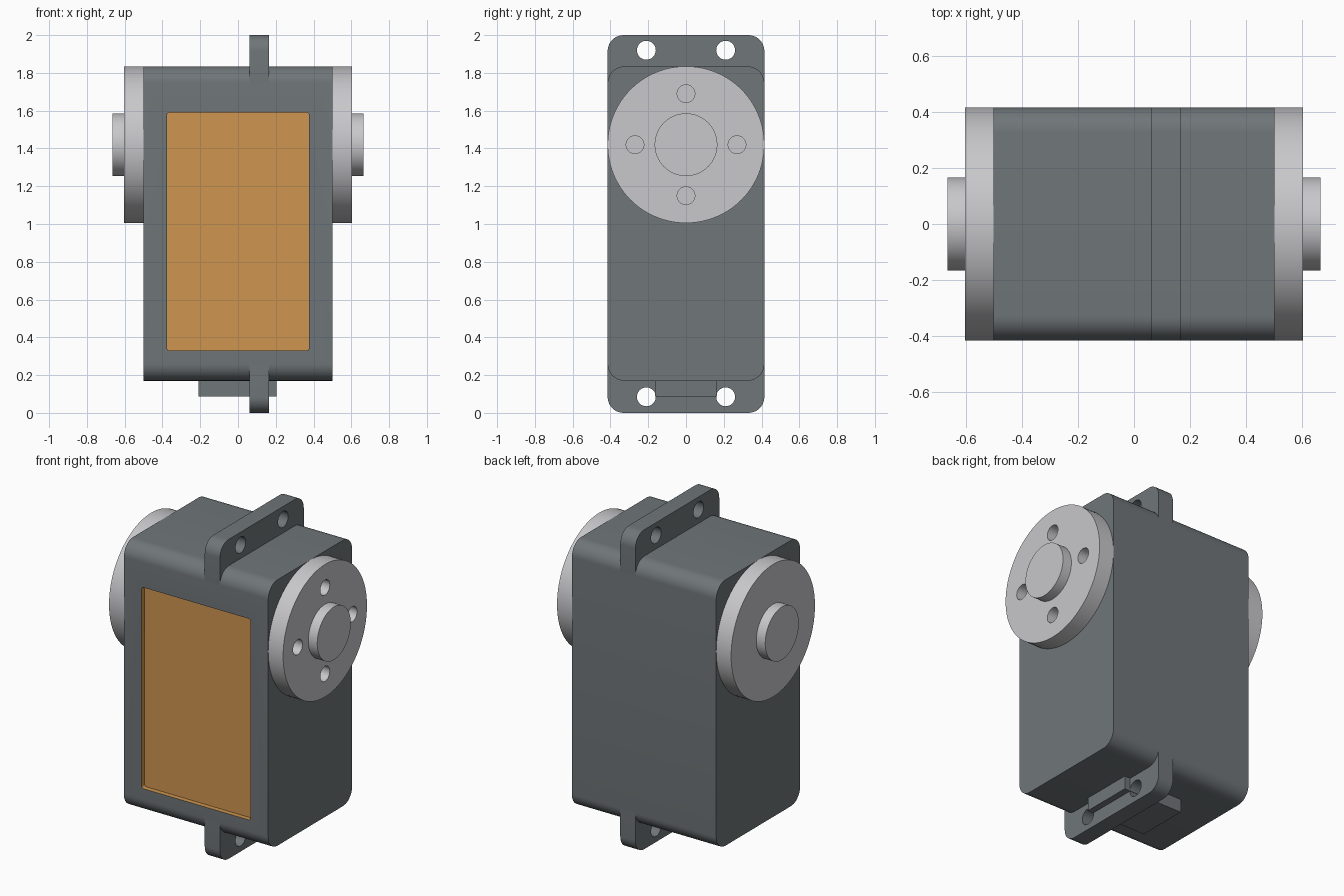
import bpy
import bmesh
from math import cos, sin, pi, radians
from mathutils import Matrix

if "Cube" in bpy.data.objects:
    bpy.data.objects.remove(bpy.data.objects["Cube"], do_unlink=True)


def material(name, rgb):
    mat = bpy.data.materials.new(name)
    mat.use_nodes = True
    color = (*rgb, 1)
    mat.diffuse_color = color
    mat.node_tree.nodes["Principled BSDF"].inputs["Base Color"].default_value = color
    return mat


SLATE = material("slate grey plastic", (0.16, 0.18, 0.19))
SILVER = material("silver metal", (0.58, 0.58, 0.60))
ORANGE = material("orange label", (0.62, 0.30, 0.08))


def finish(name, bm, mat):
    bmesh.ops.recalc_face_normals(bm, faces=bm.faces)
    mesh = bpy.data.meshes.new(name)
    bm.to_mesh(mesh)
    bm.free()
    mesh.materials.append(mat)
    obj = bpy.data.objects.new(name, mesh)
    bpy.context.collection.objects.link(obj)
    return obj


def rounded_outline(half, low, high, r_low, r_high, steps=10):
    """Rounded rectangle as (u, v) points, with separate low and high corner radii."""
    corners = [(half, high, r_high, 0), (-half, high, r_high, 1),
               (-half, low, r_low, 2), (half, low, r_low, 3)]
    points = []
    for u, v, r, quarter in corners:
        su = 1 if u > 0 else -1
        sv = 1 if v == high else -1
        for i in range(steps + 1 if r else 1):
            a = (quarter + i / steps) * pi / 2
            points.append((u - su * r + r * cos(a), v - sv * r + r * sin(a)) if r else (u, v))
    return points


def extrude(name, outline, axis, start, end, mat):
    """Extrude an outline along x (outline in y, z) or y (outline in x, z)."""
    bm = bmesh.new()
    place = (lambda u, v: (start, u, v)) if axis == "x" else (lambda u, v: (u, start, v))
    face = bm.faces.new([bm.verts.new(place(u, v)) for u, v in outline])
    grown = bmesh.ops.extrude_face_region(bm, geom=[face])["geom"]
    d = end - start
    bmesh.ops.translate(bm, vec=(d, 0, 0) if axis == "x" else (0, d, 0),
                        verts=[g for g in grown if isinstance(g, bmesh.types.BMVert)])
    return finish(name, bm, mat)


def cylinder(name, x0, x1, y, z, radius, mat, sides=96):
    bm = bmesh.new()
    move = Matrix.Translation(((x0 + x1) / 2, y, z)) @ Matrix.Rotation(pi / 2, 4, "Y")
    bmesh.ops.create_cone(bm, cap_ends=True, segments=sides, radius1=radius,
                          radius2=radius, depth=abs(x1 - x0), matrix=move)
    return finish(name, bm, mat)


def cut(obj, cutter):
    mod = obj.modifiers.new("cut", "BOOLEAN")
    mod.operation = "DIFFERENCE"
    mod.solver = "EXACT"
    mod.material_mode = "TRANSFER"
    mod.object = cutter
    bpy.context.view_layer.objects.active = obj
    bpy.ops.object.modifier_apply(modifier=mod.name)
    bpy.data.objects.remove(cutter, do_unlink=True)


HALF_Y, HORN_Z = 0.415, 1.42
parts = []

# Housing with a sunken label panel on the front
body = extrude("housing", rounded_outline(HALF_Y, 0.17, 1.835, 0.09, 0.09),
               "x", -0.5, 0.5, SLATE)
cut(body, extrude("panel_cutter", rounded_outline(0.377, 0.33, 1.59, 0.015, 0.015, 4),
                  "y", -0.6, -HALF_Y + 0.03, ORANGE))
parts.append(body)

# Mounting tabs above and below, each with two screw holes
for name, low, high, r_low, r_high, hole_z in (
        ("upper_mounting_tab", 1.72, 2.0, 0, 0.085, 1.92),
        ("lower_mounting_tab", 0, 0.28, 0.085, 0, 0.085)):
    tab = extrude(name, rounded_outline(HALF_Y, low, high, r_low, r_high),
                  "x", 0.06, 0.165, SLATE)
    for y in (-0.21, 0.21):
        cut(tab, cylinder("screw_cutter", 0, 0.25, y, hole_z, 0.05, SLATE, 32))
    parts.append(tab)

# Cable connector block under the housing
parts.append(extrude("cable_connector", rounded_outline(0.163, 0.087, 0.2, 0, 0),
                     "x", -0.21, 0.205, SLATE))

# Output horn on the left and plain idler disc on the right, each with a hub
for name, side in (("output_horn", 1), ("idler_disc", -1)):
    disc = cylinder(name, side * 0.5, side * 0.603, 0, HORN_Z, HALF_Y, SILVER)
    if side > 0:
        for k in range(4):
            a = k * pi / 2
            cut(disc, cylinder("horn_hole_cutter", 0.53, 0.7, 0.27 * cos(a),
                               HORN_Z + 0.27 * sin(a), 0.047, SILVER, 32))
    parts.append(disc)
    parts.append(cylinder(name + "_hub", side * 0.58, side * 0.665, 0, HORN_Z,
                          0.166, SILVER, 64))

# Smooth rounded surfaces, keep hard edges
bpy.ops.object.select_all(action="DESELECT")
for obj in parts:
    obj.select_set(True)
bpy.context.view_layer.objects.active = body
bpy.ops.object.shade_smooth_by_angle(angle=radians(30))
